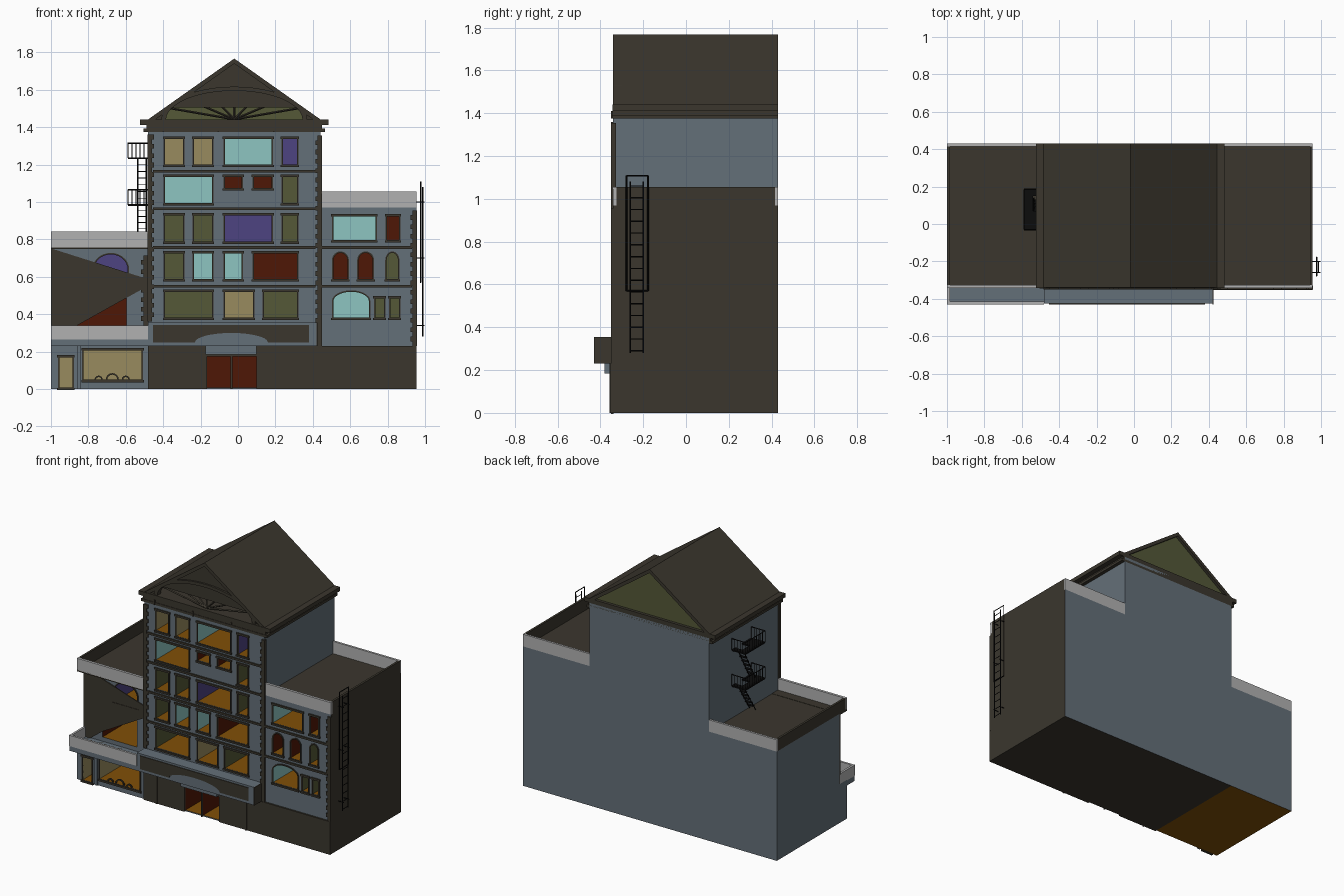
import bpy, bmesh, math
from mathutils import Vector

if "Cube" in bpy.data.objects:
    bpy.data.objects.remove(bpy.data.objects["Cube"])

# shared palette: every part uses the same slot order
PAL = dict(wall='646f78', dark='3d3931', olive='55593a', cyan='8cc4c0', purple='4f4580',
           red='501d0e', tan='978a5f', floor='80500f', pale='b0b0b0', iron='141414')
KEYS, MATS = list(PAL), []
for k, h in PAL.items():
    m = bpy.data.materials.new(k)
    m.diffuse_color = [(int(h[i:i + 2], 16) / 255) ** 2.2 for i in (0, 2, 4)] + [1]
    m.use_nodes = True
    m.node_tree.nodes["Principled BSDF"].inputs["Base Color"].default_value = m.diffuse_color
    MATS.append(m)
PARTS = {}

def bm_of(name):
    return PARTS.setdefault(name, bmesh.new()) if name not in PARTS else PARTS[name]

def prism(name, pts, y0, y1, mat, floor=None):
    """Extrude an outline in the xz plane from y0 to y1."""
    bm = bm_of(name)
    a = [bm.verts.new((x, y0, z)) for x, z in pts]
    b = [bm.verts.new((x, y1, z)) for x, z in pts]
    n = len(pts)
    fs = [bm.faces.new(a), bm.faces.new(b[::-1])]
    fs += [bm.faces.new((a[i], b[i], b[(i + 1) % n], a[(i + 1) % n])) for i in range(n)]
    for f in fs:
        f.material_index = KEYS.index(mat)
    if floor:
        fs[2].material_index = KEYS.index(floor)
    bmesh.ops.recalc_face_normals(bm, faces=fs)
    return fs

def box(name, x0, x1, y0, y1, z0, z1, mat, floor=None):
    return prism(name, [(x0, z0), (x1, z0), (x1, z1), (x0, z1)], y0, y1, mat, floor)

def ring(name, outer, inner, y0, y1, mat):
    """Closed frame between two outlines with equal point counts."""
    bm = bm_of(name)
    L = [[bm.verts.new((x, y, z)) for x, z in p]
         for p, y in ((outer, y1), (outer, y0), (inner, y0), (inner, y1))]
    n, fs = len(outer), []
    for k in range(4):
        for i in range(n):
            j = (i + 1) % n
            fs.append(bm.faces.new((L[k][i], L[k][j], L[(k + 1) % 4][j], L[(k + 1) % 4][i])))
            fs[-1].material_index = KEYS.index(mat)
    bmesh.ops.recalc_face_normals(bm, faces=fs)

def rod(name, a, b, r=.003, mat='iron'):
    a, b = Vector(a), Vector(b)
    d = b - a
    M = d.to_track_quat('Z', 'Y').to_matrix().to_4x4()
    M.translation = (a + b) / 2
    bm = bm_of(name)
    vs = bmesh.ops.create_cone(bm, cap_ends=True, segments=4, radius1=r, radius2=r,
                               depth=d.length, matrix=M)['verts']
    for f in {f for v in vs for f in v.link_faces}:
        f.material_index = KEYS.index(mat)

def arc(cx, cz, rx, rz, n=14):
    return [(cx + rx * math.cos(math.pi * i / n), cz + rz * math.sin(math.pi * i / n)) for i in range(n + 1)]

def outline(x0, x1, z0, z1, rise=0):
    if not rise:
        return [(x0, z0), (x1, z0), (x1, z1), (x0, z1)]
    return [(x0, z0), (x1, z0)] + arc((x0 + x1) / 2, z1 - rise, (x1 - x0) / 2, rise)

def window(body, x0, x1, z0, z1, col, rise=0, y=-.34, frame=True, depth=.4):
    """Room cutter behind an opening, plus its frame, lintel and sill."""
    prism(body + '_cutter', outline(x0, x1, z0, z1, rise), y - .05, y + depth, col, 'floor')
    if not frame:
        return
    w = .008
    ring('window_frames', outline(x0 - w, x1 + w, z0 - w, z1 + w, rise and rise + w),
         outline(x0, x1, z0, z1, rise), y - .006, y + .006, 'dark')
    box('window_sills', x0 - .012, x1 + .012, y - .011, y + .002, z0 - .014, z0 - .002, 'dark')
    if not rise:
        box('window_lintels', x0 - .012, x1 + .012, y - .009, y + .002, z1, z1 + .013, 'dark')

# main volumes
F, B = -.34, .43
box('tower', -.48, .44, F, B, 0, 1.41, 'wall')
box('right_wing', .44, .955, F, B, 0, .97, 'wall')
box('left_ground', -1, -.48, F, B, 0, .27, 'wall')
box('left_upper', -1, -.48, -.26, B, .27, .76, 'wall')
for n in ('tower', 'right_wing', 'left_ground', 'left_upper'):
    bm = bm_of(n)
    bm.normal_update()
    for f in bm.faces:
        if abs(f.normal.z) > .9 or (n == 'right_wing' and f.normal.x > .9):
            f.material_index = KEYS.index('floor' if n == 'left_ground' and f.normal.z < 0 else 'dark')

# tower windows, row by row
A, C, D, E, G = (-.39, -.295), (-.235, -.14), (-.07, .18), (.24, .315), (-.39, -.14)
D1, D2 = (-.07, .02), (.085, .18)
rows = [(1.2, [(A, 'tan'), (C, 'tan'), (D, 'cyan'), (E, 'purple')]),
        (.995, [(G, 'cyan'), (E, 'olive')]),
        (.79, [(A, 'olive'), (C, 'olive'), (D, 'purple'), (E, 'olive')]),
        (.588, [(A, 'olive'), (C, 'cyan'), (D1, 'cyan'), ((.085, .315), 'red')]),
        (.382, [(G, 'olive'), ((-.07, .08), 'tan'), ((.14, .315), 'olive')])]
for z, ws in rows:
    for (x0, x1), c in ws:
        window('tower', x0, x1, z, z + .138, c)
for x0, x1 in (D1, D2):
    window('tower', x0, x1, 1.075, 1.133, 'red')
for x0, x1 in ((-.165, -.04), (-.03, .1)):
    window('tower', x0, x1, .008, .175, 'red', frame=False)

# right wing windows
window('right_wing', .51, .735, .797, .922, 'cyan')
window('right_wing', .797, .86, .797, .922, 'red')
for x0, x1, c in ((.51, .585, 'red'), (.645, .72, 'red'), (.795, .855, 'olive')):
    window('right_wing', x0, x1, .588, .728, c, .04)
window('right_wing', .51, .70, .382, .52, 'cyan', .05)
for x0 in (.735, .815):
    window('right_wing', x0, x0 + .045, .382, .485, 'olive')

# left wing openings, shop front and the sloping dark panels
window('left_ground', -.955, -.885, .008, .17, 'tan')
window('left_ground', -.825, -.515, .05, .207, 'tan')
window('left_upper', -.77, -.59, .57, .72, 'purple', .08, y=-.26)
window('left_upper', -.86, -.595, .3, .535, 'red', y=-.26, frame=False)
prism('sloping_panel', [(-1, .27), (-.95, .27), (-.86, .34), (-.52, .53), (-.49, .53), (-.49, .6), (-.52, .6), (-1, .752)],
      -.268, -.261, 'dark')
box('shop_pilaster', -.86, -.84, F - .01, F, 0, .23, 'wall')
for cx, r in ((-.745, .022), (-.672, .035), (-.6, .022)):
    prism('shop_scallops', arc(cx, .05, r, r, 8) + arc(cx, .05, r - .008, r - .008, 8)[::-1], F, F + .008, 'dark')

# dark stone base and entrance
for x0, x1 in ((-.48, -.165), (-.04, -.03), (.1, .955)):
    box('stone_base', x0, x1, -.352, F, 0, .23, 'dark')
box('stone_base', -.165, .1, -.352, F, .175, .23, 'dark')
for x in (-.38, .31):
    box('base_pilasters', x - .006, x + .006, -.358, -.35, 0, .23, 'dark')
box('door_transom', -.175, .1, -.38, -.35, .185, .23, 'wall')

# canopy with inset panel and flattened arch
box('canopy', -.48, .42, -.425, F, .23, .355, 'wall')
box('canopy_end', .42, .425, -.43, F, .23, .355, 'dark')
prism('canopy_panel', [(-.455, .25), (-.23, .25)] + arc(-.035, .25, .195, .05)[::-1][1:-1]
      + [(.16, .25), (.38, .25), (.38, .342), (-.455, .342)], -.43, -.425, 'dark')

# left balcony and parapets
box('balcony_slab', -1, -.48, -.425, -.26, .23, .27, 'wall')
box('balcony_parapet', -1, -.48, -.43, -.415, .265, .34, 'pale')
box('balcony_end', -1, -.985, -.415, -.26, .265, .34, 'pale')
for x0, x1, zr, side, yf in ((-1, -.48, .757, -1, F), (.44, .955, .97, .94, F)):
    for y0, y1 in ((yf, yf + .015), (B - .015, B)):
        box('roof_parapets', x0, x1, y0, y1, zr, zr + .075, 'pale')
        box('parapet_caps', x0, x1, y0 - .003 * (y0 < 0), y1, zr + .075, zr + .085, 'pale')
    box('side_parapets', side, side + .015, yf + .015, B - .015, zr, zr + .085, 'dark')
box('left_roof_overhang', -1, -.48, F, -.26, .75, .762, 'dark')

# string courses
for z in (1.165, .965, .757, .55):
    box('string_courses', -.455, .415, F - .009, F, z - .007, z + .007, 'dark')
    if z < .9:
        box('string_courses', .45, .93, F - .009, F, z - .007, z + .007, 'dark')

# alternating corner quoins
for x, s, z0, z1, y in ((-.485, 1, .36, 1.37, F), (.45, -1, .23, 1.37, F), (.957, -1, .23, .96, F),
                        (-.482, -1, .34, .74, -.26)):
    for i in range(int((z1 - z0) / .025)):
        w = .036 if i % 2 else .024
        a, b = sorted((x, x + s * w))
        box('corner_quoins', a, b, y - .01, y + .012, z0 + i * .025, z0 + i * .025 + .025, 'dark')

# cornice, roof shell and gables
box('cornice_lower', -.505, .465, F - .006, B, 1.375, 1.392, 'dark')
box('cornice_middle', -.49, .45, F - .003, B, 1.392, 1.412, 'dark')
box('cornice_upper', -.525, .485, F - .003, B, 1.412, 1.44, 'dark')
for x in (-.4, -.105, .19):
    box('frieze_blocks', x - .004, x + .004, F - .01, F, 1.375, 1.41, 'dark')
prism('roof', [(-.49, 1.435), (-.45, 1.435), (-.02, 1.74), (.41, 1.435), (.45, 1.435), (-.02, 1.767)], F, B, 'dark')
prism('front_gable', [(.41, 1.435)] + arc(-.02, 1.44, .385, .172, 24) + [(-.45, 1.435), (-.02, 1.74)],
      -.325, -.305, 'dark')
prism('back_gable', [(-.45, 1.435), (.41, 1.435), (-.02, 1.74)], .395, .41, 'olive')
prism('fan_trim', arc(-.02, 1.44, .39, .177, 24) + arc(-.02, 1.44, .365, .155, 24)[::-1], -.338, -.3, 'dark')
for i in range(1, 8):
    t = math.pi * i / 8
    rod('fan_spokes', (-.02, -.315, 1.442), (-.02 + .37 * math.cos(t), -.315, 1.44 + .16 * math.sin(t)), .006, 'dark')

# wall ladder with outer safety frame
for y in (-.26, -.2):
    rod('ladder', (.987, y, .28), (.987, y, 1.08), .004)
for i in range(15):
    z = .29 + i * .055
    rod('ladder', (.987, -.26, z), (.987, -.2, z))
for y in (-.278, -.178):
    rod('ladder_guard', (.976, y, .57), (.976, y, 1.11), .004)
for z in (.57, 1.108):
    rod('ladder_guard', (.976, -.278, z), (.976, -.178, z), .004)
for z in (.34, .7, 1.0):
    for y in (-.26, -.2):
        rod('ladder_brackets', (.955, y, z), (.997, y, z))

# fire escape: two railed landings with stairs
X0, X1, Y0, Y1 = -.588, -.482, -.03, .185
for z in (1.235, .985):
    box('fire_landings', X0, X1, Y0, .07, z - .006, z + .004, 'iron')
    box('fire_landings', X0, -.54, .07, Y1, z - .006, z + .004, 'iron')
    box('fire_landings', -.54, X1, .15, Y1, z - .006, z + .004, 'iron')
    c = [(X1, Y0), (X0, Y0), (X0, Y1), (X1, Y1)]
    for (ax, ay), (bx, by) in zip(c, c[1:]):
        rod('fire_railings', (ax, ay, z + .08), (bx, by, z + .08), .0035)
        n = 5 if ay == by else 9
        for i in range(n + 1):
            x, y = ax + (bx - ax) * i / n, ay + (by - ay) * i / n
            rod('fire_railings', (x, y, z), (x, y, z + .08), .002)
    zb = .985 if z > 1 else .765
    for x in (-.535, -.49):
        rod('fire_stairs', (x, .14, z), (x, .0, zb), .004)
    for i in range(1, 7):
        t = i / 7
        box('fire_stairs', -.535, -.49, .14 - .14 * t - .01, .14 - .14 * t + .01,
            z + (zb - z) * t - .002, z + (zb - z) * t + .002, 'iron')

# turn every part into an object, then cut the openings
OBJ = {}
for name, bm in PARTS.items():
    me = bpy.data.meshes.new(name)
    bm.to_mesh(me)
    for m in MATS:
        me.materials.append(m)
    OBJ[name] = bpy.data.objects.new(name, me)
    bpy.context.collection.objects.link(OBJ[name])
for name, ob in OBJ.items():
    if name + '_cutter' in OBJ:
        cut = OBJ[name + '_cutter']
        md = ob.modifiers.new('openings', 'BOOLEAN')
        md.operation, md.solver, md.object = 'DIFFERENCE', 'EXACT', cut
        cut.hide_render = True
        cut.hide_set(True)
